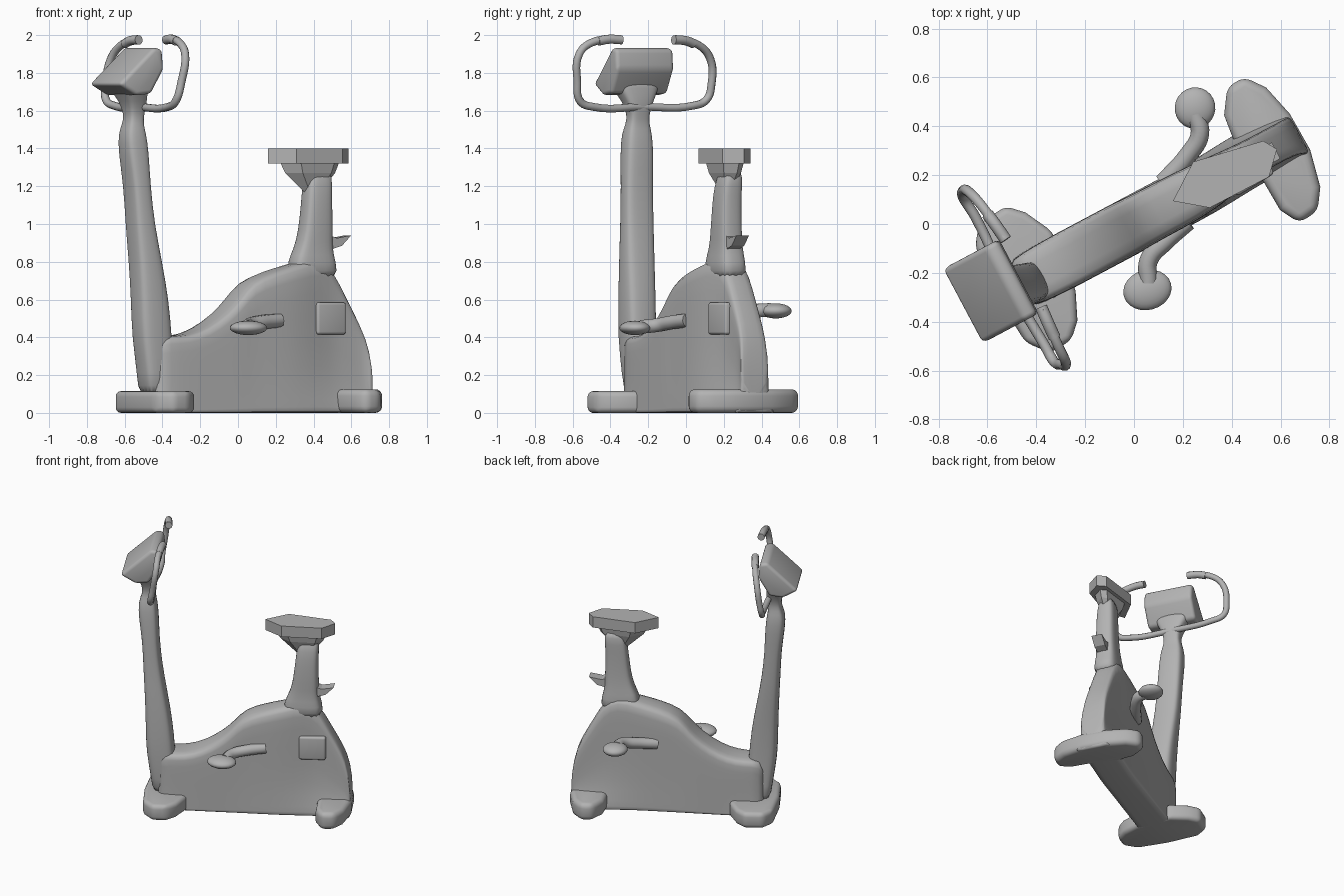
import bpy
import bmesh
from math import cos, sin, pi, radians, copysign
from mathutils import Vector

cube = bpy.data.objects.get("Cube")
if cube:
    bpy.data.objects.remove(cube)

YAW = radians(28)  # the machine stands turned on the floor

grey = bpy.data.materials.new("plain grey")
grey.use_nodes = True
GREY = (0.45, 0.45, 0.45, 1)
grey.diffuse_color = GREY
grey.node_tree.nodes["Principled BSDF"].inputs["Base Color"].default_value = GREY


def finish(name, bm, turned=True, bevel=0, subsurf=0, smooth=True):
    """Turn a bmesh into a named object with the shared material."""
    bmesh.ops.recalc_face_normals(bm, faces=bm.faces)
    mesh = bpy.data.meshes.new(name)
    bm.to_mesh(mesh)
    bm.free()
    mesh.materials.append(grey)
    obj = bpy.data.objects.new(name, mesh)
    bpy.context.collection.objects.link(obj)
    if turned:
        obj.rotation_euler.z = YAW
    if bevel:
        mod = obj.modifiers.new("Bevel", 'BEVEL')
        mod.width, mod.segments = bevel, 4
    if subsurf:
        mod = obj.modifiers.new("Subdivision", 'SUBSURF')
        mod.levels = mod.render_levels = subsurf
    if smooth:
        mesh.shade_smooth()
    return obj


def loft(name, rings, **options):
    """Skin a list of equal-length point rings and cap both ends."""
    bm = bmesh.new()
    rows = [[bm.verts.new(p) for p in ring] for ring in rings]
    n = len(rows[0])
    for a, b in zip(rows, rows[1:]):
        for i in range(n):
            bm.faces.new((a[i], a[(i + 1) % n], b[(i + 1) % n], b[i]))
    bm.faces.new(rows[0])
    bm.faces.new(rows[-1])
    return finish(name, bm, **options)


def column(name, stations, n=16):
    """Rounded-box column from (z, u, v, half length, half width) stations."""
    def squash(t):
        return copysign(abs(t) ** 0.55, t)
    rings = [[(u + a * squash(cos(2 * pi * i / n)), v + b * squash(sin(2 * pi * i / n)), z)
              for i in range(n)] for z, u, v, a, b in stations]
    return loft(name, rings, subsurf=1)


def tube(name, points, radius):
    """Round tube through points."""
    data = bpy.data.curves.new(name, 'CURVE')
    data.dimensions = '3D'
    data.bevel_depth, data.bevel_resolution = radius, 3
    data.resolution_u, data.use_fill_caps = 6, True
    spline = data.splines.new('BEZIER')
    spline.bezier_points.add(len(points) - 1)
    for bp, p in zip(spline.bezier_points, points):
        bp.co = p
        bp.handle_left_type = bp.handle_right_type = 'AUTO'
    data.materials.append(grey)
    obj = bpy.data.objects.new(name, data)
    bpy.context.collection.objects.link(obj)
    bpy.ops.object.select_all(action='DESELECT')
    obj.select_set(True)
    bpy.context.view_layer.objects.active = obj
    bpy.ops.object.convert(target='MESH')
    bpy.ops.object.shade_smooth()


def plan_prism(outline, z0, z1):
    return [[(u, v, z) for u, v in outline] for z in (z0, z1)]


# Main housing: cross-sections along its length (u, top height, half width, v centre)
stations = [(-.55, .40, .10, 0), (-.46, .41, .11, 0), (-.35, .41, .115, 0),
            (-.23, .45, .115, 0), (-.11, .53, .115, 0), (-.03, .61, .115, 0),
            (.04, .70, .11, 0), (.17, .75, .11, 0), (.32, .79, .105, 0),
            (.46, .83, .085, .01), (.55, .76, .075, .015), (.63, .61, .075, .015),
            (.71, .47, .075, .015), (.755, .35, .08, .01), (.775, .14, .09, 0)]
rings = []
for u, top, w, mid in stations:
    base = .115
    side = [(base, 0), (base, .01), (base, .06), (w, .28), (w, .65), (w, .93), (w * .9, .995)]
    right = [(u, mid + x, f * top) for x, f in side]
    left = [(u, mid - x, f * top) for x, f in reversed(side)]
    rings.append(right + [(u, mid, top)] + left)
loft("housing", rings, subsurf=1)

# Floor feet
front = [(-.43, .31), (-.56, .30), (-.62, .22), (-.635, 0), (-.62, -.22), (-.55, -.305),
         (-.45, -.30), (-.39, -.24), (-.34, -.13), (-.32, 0), (-.31, .13), (-.37, .25)]
rear = [(.60, .315), (.68, .32), (.74, .24), (.775, .1), (.78, -.07), (.745, -.224),
        (.69, -.305), (.60, -.315), (.555, -.23), (.55, -.1), (.52, .1), (.535, .22)]
loft("front_foot", plan_prism(front, 0, .115), bevel=.03)
loft("rear_foot", plan_prism(rear, 0, .125), bevel=.035)

# Leaning front post with the neck of the console
column("front_post", [
    (.08, -.49, 0, .09, .085), (.2, -.50, -.01, .085, .085), (.4, -.524, -.015, .098, .088),
    (.6, -.534, -.01, .09, .088), (.8, -.555, 0, .075, .088), (1, -.58, .014, .062, .086),
    (1.2, -.594, .021, .055, .084), (1.38, -.61, .03, .067, .084), (1.48, -.617, .033, .062, .076),
    (1.53, -.612, .035, .045, .06), (1.58, -.605, .035, .045, .055),
    (1.65, -.61, .035, .06, .08), (1.72, -.64, .035, .08, .125), (1.78, -.64, .035, .08, .14)])

# Tilted console block
profile = [(-.785, 1.74), (-.575, 1.935), (-.525, 1.925), (-.515, 1.82), (-.59, 1.69), (-.68, 1.68)]
loft("console", [[(u, v, z) for u, z in profile] for v in (-.14, .205)], bevel=.022)

# Handlebars: one loop on each side of the neck
centre = (-.53, -.23, 1.62)
tube("left_handlebar", [centre, (-.37, -.49, 1.62), (-.33, -.56, 1.65), (-.30, -.575, 1.75),
                        (-.28, -.565, 1.9), (-.31, -.50, 1.96), (-.375, -.35, 1.98)], .021)
tube("right_handlebar", [centre, (-.65, .03, 1.625), (-.70, .11, 1.66), (-.70, .135, 1.74),
                         (-.675, .13, 1.87), (-.62, .07, 1.945), (-.53, -.06, 1.98)], .021)
tube("left_grip", [(-.325, -.465, 1.968), (-.35, -.41, 1.978), (-.38, -.34, 1.975)], .025)
tube("right_grip", [(-.60, .04, 1.955), (-.57, 0, 1.97), (-.525, -.065, 1.975)], .025)

# Seat post, and the lever behind it
column("seat_post", [
    (.70, .45, 0, .14, .085), (.8, .44, 0, .13, .08), (.87, .45, 0, .10, .07),
    (.96, .462, -.005, .088, .068), (1.1, .468, -.005, .078, .065),
    (1.2, .475, 0, .075, .062), (1.3, .49, .01, .065, .05)])
lever = [(.48, .82), (.55, .87), (.60, .885), (.655, .94), (.57, .925), (.53, .94), (.48, .93)]
loft("seat_lever", [[(u, v, z) for u, z in lever] for v in (-.045, .03)], smooth=False)

# Six-sided seat and its faceted underside
seat = [(.185, .008), (.333, .111), (.627, .052), (.661, -.004), (.579, -.089), (.305, -.087)]
loft("seat", plan_prism(seat, 1.32, 1.4), smooth=False)
mid = Vector((.45, 0))
under = []
for z, k in ((1.32, .72), (1.27, .62), (1.17, .2)):
    under.append([(*(mid + (Vector(p) - mid) * k), z) for p in seat])
loft("seat_underside", under, smooth=False)

# Pedals with their cranks
pedals = (("left", (.055, -.27, .45), (.10, .082, .038), radians(15),
           [(.06, -.24, .455), (.06, -.15, .465), (.13, -.07, .48), (.22, .01, .49)]),
          ("right", (.25, .475, .54), (.083, .085, .04), radians(-20),
           [(.25, .45, .545), (.27, .37, .54), (.22, .28, .52), (.12, .17, .50)]))
for side, place, size, turn, arm in pedals:
    bm = bmesh.new()
    bmesh.ops.create_uvsphere(bm, u_segments=24, v_segments=12, radius=1)
    for v in bm.verts:
        v.co = Vector((v.co.x * size[0], v.co.y * size[1], v.co.z * size[2]))
    pedal = finish(side + "_pedal", bm, turned=False)
    pedal.location = place
    pedal.rotation_euler.z = turn
    tube(side + "_crank", arm, .038)

# Small rounded box set into the side
box = [(.425, -.02), (.425, -.098), (.605, -.088), (.605, -.02)]
loft("side_box", plan_prism(box, .415, .585), bevel=.015)
